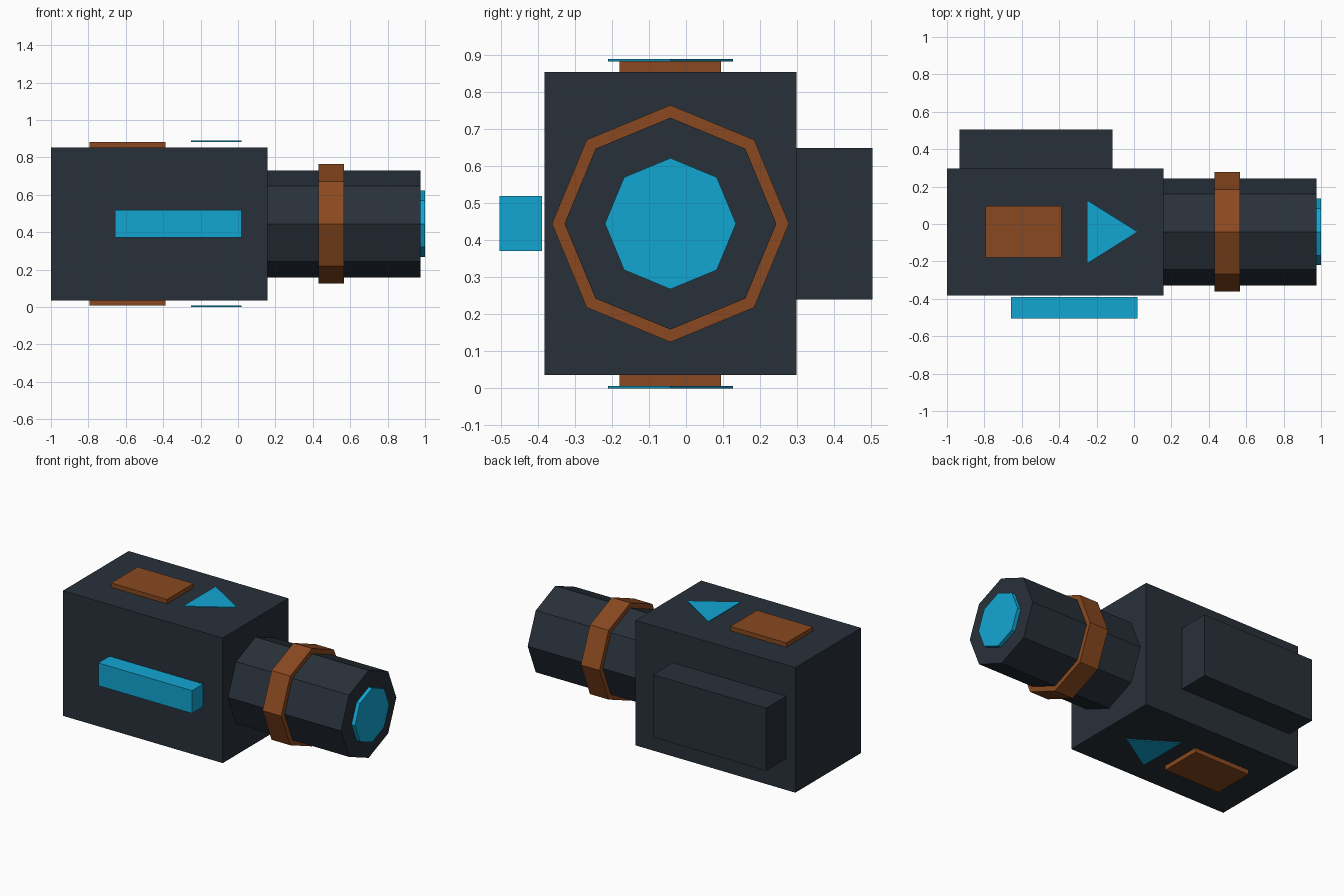
import bpy, bmesh, math
from mathutils import Vector

if "Cube" in bpy.data.objects:
    bpy.data.objects.remove(bpy.data.objects["Cube"])

CY, CZ = -0.042, 0.4445   # shared axis of body and barrel


def material(name, rgb):
    m = bpy.data.materials.new(name)
    m.diffuse_color = (*rgb, 1)
    m.use_nodes = True
    m.node_tree.nodes["Principled BSDF"].inputs["Base Color"].default_value = m.diffuse_color
    return m


DARK = material("dark_casing", (0.021, 0.03, 0.041))
BROWN = material("copper_brown", (0.25, 0.066, 0.014))
CYAN = material("cyan_glow", (0.006, 0.38, 0.65))


def prism(name, base, extrude, mat):
    """Extrude a closed outline of 3D points along a vector."""
    bm = bmesh.new()
    face = bm.faces.new([bm.verts.new(p) for p in base])
    new = bmesh.ops.extrude_face_region(bm, geom=[face], use_keep_orig=True)["geom"]
    bmesh.ops.translate(bm, vec=Vector(extrude),
                        verts=[v for v in new if isinstance(v, bmesh.types.BMVert)])
    bmesh.ops.recalc_face_normals(bm, faces=bm.faces)
    mesh = bpy.data.meshes.new(name)
    bm.to_mesh(mesh)
    bm.free()
    mesh.materials.append(mat)
    ob = bpy.data.objects.new(name, mesh)
    bpy.context.collection.objects.link(ob)
    return ob


def box(name, x, y, z, mat):
    base = [(x[0], y[0], z[0]), (x[1], y[0], z[0]), (x[1], y[1], z[0]), (x[0], y[1], z[0])]
    return prism(name, base, (0, 0, z[1] - z[0]), mat)


def octagon(name, x, radius, mat):
    base = [(x[0], CY + radius * math.sin(i * math.pi / 4),
             CZ + radius * math.cos(i * math.pi / 4)) for i in range(8)]
    return prism(name, base, (x[1] - x[0], 0, 0), mat)


# Main casing and the pack on its back
box("body", (-1, 0.157), (-0.382, 0.298), (CZ - 0.409, CZ + 0.409), DARK)
box("back_pack", (-0.933, -0.115), (0.298, 0.504), (CZ - 0.2045, CZ + 0.2045), DARK)

# Glowing bar standing just off the front
box("front_light_bar", (-0.658, 0.02), (-0.504, -0.389), (CZ - 0.074, CZ + 0.075), CYAN)

# Barrel, collar and lens
octagon("barrel", (0.157, 0.975), 0.286, DARK)
octagon("barrel_collar", (0.431, 0.566), 0.32, BROWN)
octagon("lens", (0.975, 1.0), 0.177, CYAN)

# Panel and arrow, repeated on top and underside
for side, s in (("top", 1), ("bottom", -1)):
    z = sorted((CZ + s * 0.409, CZ + s * 0.438))
    box(side + "_panel", (-0.793, -0.388), (-0.179, 0.095), z, BROWN)
    zt = CZ + s * 0.438
    prism(side + "_arrow", [(-0.25, -0.211, zt), (0.02, CY, zt), (-0.25, 0.127, zt)],
          (0, 0, s * 0.0065), CYAN)
